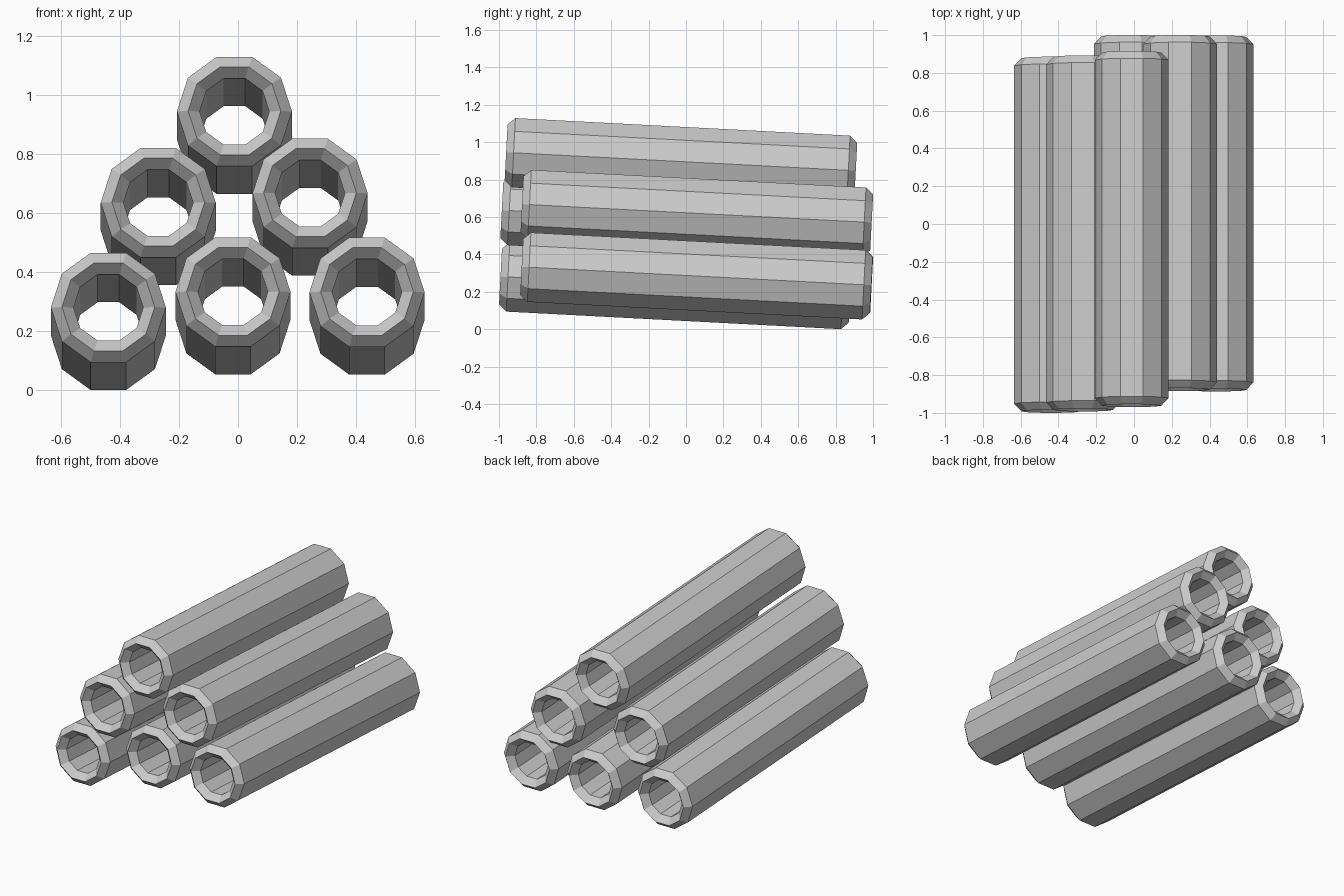
import bpy, bmesh, math
from mathutils import Matrix

if "Cube" in bpy.data.objects:
    bpy.data.objects.remove(bpy.data.objects["Cube"])

SIDES = 10
TILT = math.radians(-3)
HALF = 0.936                      # half length to the rim ridge
R_OUT, R_RIM, R_IN = 0.195, 0.157, 0.118
CHAMFER = 0.04

# closed wall section (radius, distance along the pipe)
PROFILE = [(R_OUT, -HALF + CHAMFER), (R_OUT, HALF - CHAMFER), (R_RIM, HALF),
           (R_IN, HALF - CHAMFER), (R_IN, -HALF + CHAMFER), (R_RIM, -HALF)]


def pipe_mesh():
    """Revolve the wall section around y into a ten-sided hollow pipe."""
    bm = bmesh.new()
    rings = []
    for i in range(SIDES):
        a = 2 * math.pi * i / SIDES
        rings.append([bm.verts.new((r * math.cos(a), y, r * math.sin(a)))
                      for r, y in PROFILE])
    n = len(PROFILE)
    for i in range(SIDES):
        a, b = rings[i], rings[(i + 1) % SIDES]
        for j in range(n):
            k = (j + 1) % n
            bm.faces.new((a[j], a[k], b[k], b[j]))
    bm.transform(Matrix.Rotation(TILT, 4, 'X'))
    bmesh.ops.recalc_face_normals(bm, faces=bm.faces)
    mesh = bpy.data.meshes.new("pipe")
    bm.to_mesh(mesh)
    bm.free()
    return mesh


# stacked pipes, three - two - one
PIPES = {
    "pipe_bottom_left": (-0.439, -0.057, 0.233),
    "pipe_bottom_middle": (-0.017, 0.058, 0.286),
    "pipe_bottom_right": (0.437, 0.056, 0.285),
    "pipe_middle_left": (-0.270, -0.050, 0.588),
    "pipe_middle_right": (0.244, 0.058, 0.620),
    "pipe_top": (-0.012, -0.027, 0.897),
}
mesh = pipe_mesh()
for name, loc in PIPES.items():
    obj = bpy.data.objects.new(name, mesh)
    obj.location = loc
    bpy.context.collection.objects.link(obj)
